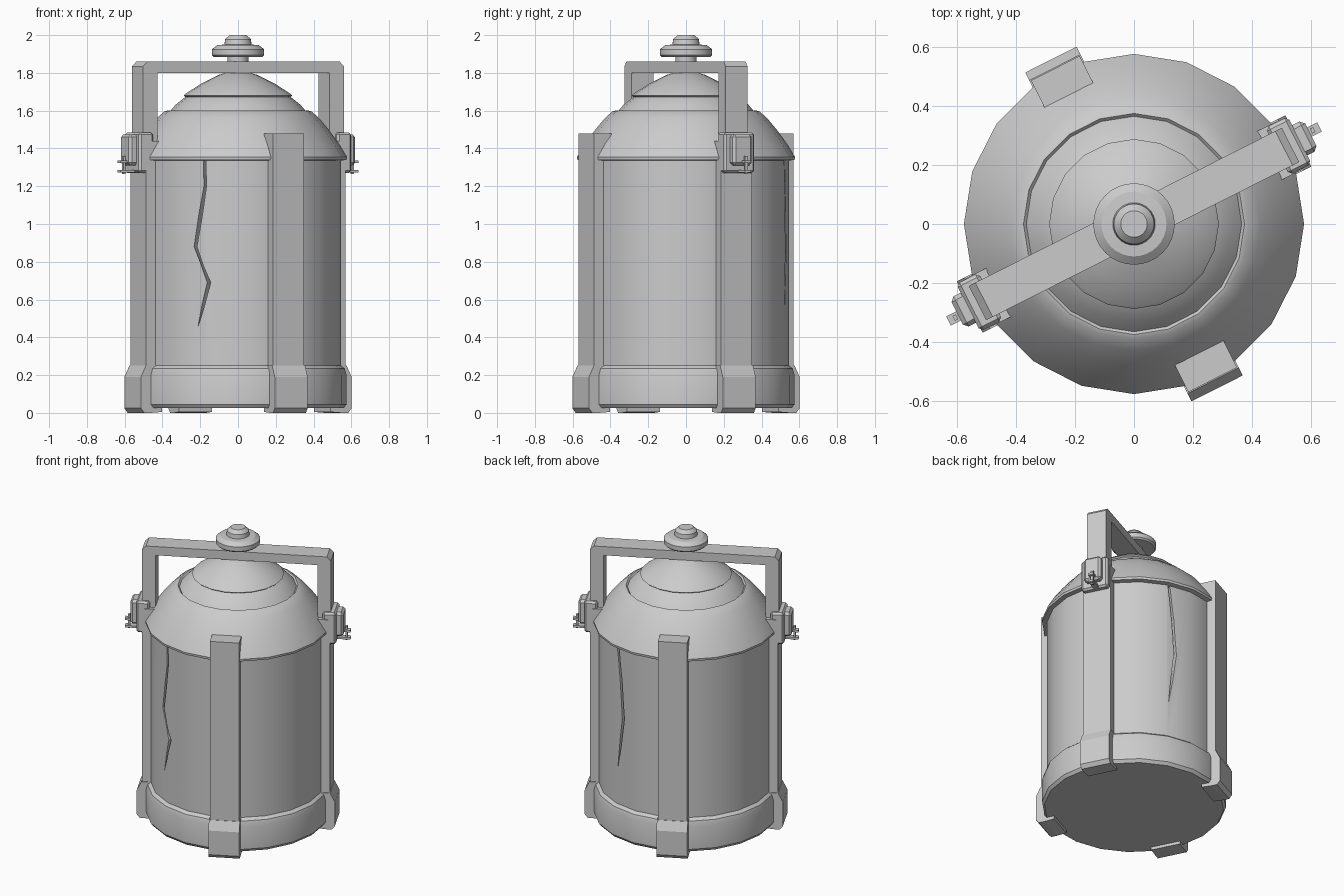
import bpy, bmesh
from math import radians, cos, sin, pi

if "Cube" in bpy.data.objects:
    bpy.data.objects.remove(bpy.data.objects["Cube"])

TURN = radians(26.8)   # direction of the handle; the posts sit every 90 degrees from it


def finish(name, bm, angle=30, turn=0.0, bevel=0.0):
    bmesh.ops.recalc_face_normals(bm, faces=bm.faces)
    me = bpy.data.meshes.new(name)
    bm.to_mesh(me)
    bm.free()
    ob = bpy.data.objects.new(name, me)
    bpy.context.collection.objects.link(ob)
    ob.rotation_euler.z = turn
    if bevel:
        m = ob.modifiers.new("bevel", "BEVEL")
        m.width, m.segments = bevel, 1
    if angle:
        bpy.ops.object.select_all(action="DESELECT")
        ob.select_set(True)
        bpy.context.view_layer.objects.active = ob
        bpy.ops.object.shade_smooth_by_angle(angle=radians(angle))
    return ob


def lathe(name, profile, n=20):
    """Spin (radius, z) points around z and cap both ends."""
    bm = bmesh.new()
    rings = [[bm.verts.new((r * cos(2 * pi * i / n), r * sin(2 * pi * i / n), z))
              for i in range(n)] for r, z in profile]
    for a, b in zip(rings, rings[1:]):
        for i in range(n):
            j = (i + 1) % n
            bm.faces.new((a[i], a[j], b[j], b[i]))
    bm.faces.new(rings[0])
    bm.faces.new(rings[-1])
    return finish(name, bm)


def slab(name, profile, width, turn, bevel=0.0, t=0.0):
    """Extrude an (outward, z) outline sideways, then turn it about z."""
    bm = bmesh.new()
    f = bm.faces.new([bm.verts.new((x, t - width / 2, z)) for x, z in profile])
    out = bmesh.ops.extrude_face_region(bm, geom=[f])
    bmesh.ops.translate(bm, vec=(0, width, 0),
                        verts=[v for v in out["geom"] if isinstance(v, bmesh.types.BMVert)])
    return finish(name, bm, 0, turn, bevel)


def box(x0, x1, z0, z1):
    return [(x0, z0), (x1, z0), (x1, z1), (x0, z1)]


def crack(body, name, path):
    """Cut a jagged groove; path holds (degrees, z, half width in degrees)."""
    bm = bmesh.new()
    rows = []
    for deg, z, w in path:
        rows.append([bm.verts.new((r * cos(radians(deg + s * w)), r * sin(radians(deg + s * w)), z))
                     for r, s in ((0.49, -1), (0.6, -1), (0.6, 1), (0.49, 1))])
    for a, b in zip(rows, rows[1:]):
        for i in range(4):
            j = (i + 1) % 4
            bm.faces.new((a[i], a[j], b[j], b[i]))
    bm.faces.new(rows[0])
    bm.faces.new(rows[-1])
    cutter = finish(name, bm, 0)
    cutter.hide_render = True
    cutter.hide_set(True)
    m = body.modifiers.new("crack", "BOOLEAN")
    m.operation, m.object, m.solver = "DIFFERENCE", cutter, "EXACT"


# cracked glass body
glass = lathe("glass_body", [(0.545, 0.1), (0.545, 1.36)])
crack(glass, "front_crack_cutter", [(251, 1.35, 0.8), (251.4, 1.2, 0.8), (245.3, 0.88, 0.9),
                                    (253.6, 0.69, 1.0), (247, 0.46, 0.1)])
crack(glass, "back_crack_cutter", [(73.5, 1.35, 0.8), (76.5, 1.1, 0.9),
                                   (78.5, 0.85, 1.0), (73.5, 0.5, 0.1)])

# base ring, domed roof, inner cap
lathe("base", [(0.56, 0.025), (0.575, 0.045), (0.575, 0.2), (0.565, 0.235), (0.54, 0.255)])
lathe("roof", [(0.54, 1.335), (0.575, 1.34), (0.577, 1.355), (0.535, 1.425), (0.48, 1.5),
               (0.43, 1.56), (0.39, 1.595), (0.375, 1.6), (0.365, 1.59)])
lathe("cap", [(0.37, 1.585), (0.33, 1.632), (0.285, 1.668), (0.278, 1.672), (0.288, 1.68),
              (0.28, 1.688), (0.2, 1.74), (0.1, 1.79), (0.04, 1.808)])

# stacked knob
lathe("knob", [(0.055, 1.79), (0.055, 1.885), (0.128, 1.885), (0.138, 1.895), (0.138, 1.925),
               (0.11, 1.947), (0.072, 1.95), (0.068, 1.978), (0.045, 2.0)], 32)

# four posts with feet
for k in range(4):
    a = TURN + k * pi / 2
    top = 1.44 if k % 2 == 0 else 1.478
    slab(f"post_{k + 1}", box(0.49, 0.592, 0.1, top), 0.185, a)
    slab(f"foot_{k + 1}", [(0.5, 0.005), (0.565, 0.0), (0.605, 0.0), (0.625, 0.025), (0.625, 0.19),
                           (0.595, 0.25), (0.5, 0.25)], 0.195, a)

# square carrying handle
slab("handle", [(-0.595, 1.3), (-0.595, 1.835), (-0.57, 1.86), (0.57, 1.86), (0.595, 1.835),
                (0.595, 1.3), (0.51, 1.3), (0.51, 1.8), (-0.51, 1.8), (-0.51, 1.3)], 0.13, TURN)

# latches at both handle ends
for side, a in (("right", TURN), ("left", TURN + pi)):
    slab(f"{side}_latch_plate", box(0.545, 0.63, 1.27, 1.485), 0.18, a, 0.012)
    slab(f"{side}_latch_block", box(0.61, 0.672, 1.31, 1.475), 0.115, a, 0.015)
    slab(f"{side}_latch_pin", box(0.678, 0.69, 1.265, 1.36), 0.018, a, t=0.01)
    for z in (1.28, 1.33):
        slab(f"{side}_latch_tab", box(0.62, 0.71, z - 0.007, z + 0.007), 0.035, a, t=0.01)
